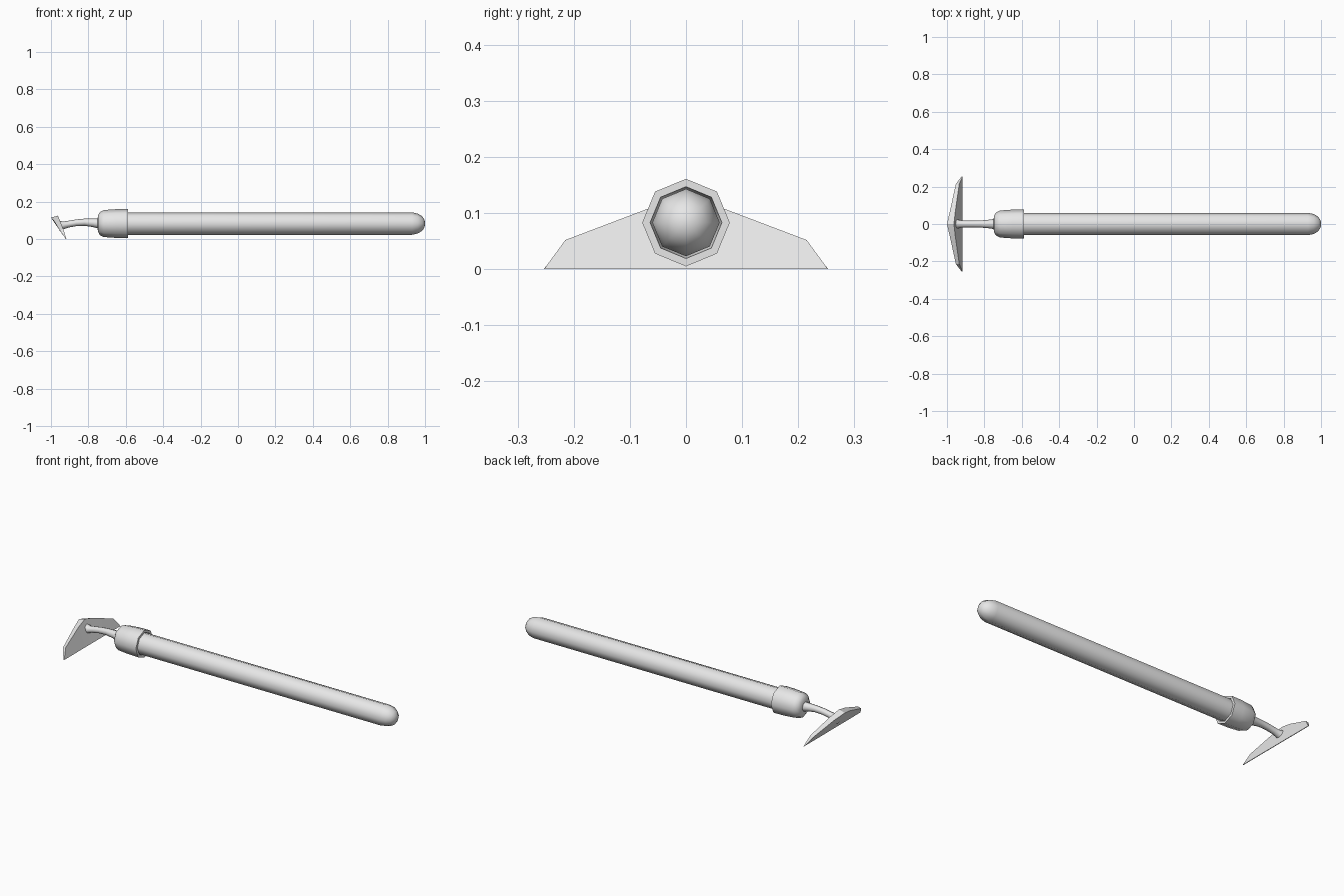
import bpy, bmesh, math

cube = bpy.data.objects.get("Cube")
if cube:
    bpy.data.objects.remove(cube, do_unlink=True)

grey = bpy.data.materials.new("light_grey")
grey.use_nodes = True
grey.diffuse_color = (0.8, 0.8, 0.8, 1)
grey.node_tree.nodes["Principled BSDF"].inputs["Base Color"].default_value = (0.8, 0.8, 0.8, 1)


def finish(name, bm, angle):
    bmesh.ops.recalc_face_normals(bm, faces=bm.faces)
    mesh = bpy.data.meshes.new(name)
    bm.to_mesh(mesh)
    bm.free()
    mesh.materials.append(grey)
    obj = bpy.data.objects.new(name, mesh)
    bpy.context.collection.objects.link(obj)
    bpy.ops.object.select_all(action="DESELECT")
    obj.select_set(True)
    bpy.context.view_layer.objects.active = obj
    bpy.ops.object.shade_smooth_by_angle(angle=math.radians(angle))
    return obj


def bridge(bm, rings):
    """Skin a row of closed rings and cap both ends."""
    n = len(rings[0])
    for a, b in zip(rings, rings[1:]):
        for i in range(n):
            j = (i + 1) % n
            bm.faces.new((a[i], a[j], b[j], b[i]))
    bm.faces.new(rings[0])
    bm.faces.new(rings[-1])


def tube(name, stations, angle=60, sides=8):
    """Octagonal tube along x; each station is (x, centre z, radius)."""
    bm = bmesh.new()
    rings = []
    for x, z, r in stations:
        rings.append([bm.verts.new((x, r * math.sin(math.tau * i / sides),
                                    z + r * math.cos(math.tau * i / sides)))
                      for i in range(sides)])
    bridge(bm, rings)
    return finish(name, bm, angle)


AXIS = 0.083

# Wooden shaft with rounded butt
tube("handle", [(x, AXIS, r) for x, r in
                [(-0.64, 0.06), (0.93, 0.06), (0.962, 0.053),
                 (0.986, 0.038), (0.997, 0.02), (1.0, 0.006)]])

# Socket collar: open rim, slight taper, rounded shoulder
tube("socket", [(x, AXIS, r) for x, r in
                [(-0.63, 0.059), (-0.589, 0.064), (-0.589, 0.078), (-0.65, 0.077),
                 (-0.718, 0.072), (-0.738, 0.062), (-0.748, 0.045), (-0.751, 0.026)]])

# Curved neck, flaring where it meets the blade
tube("neck", [(-0.742, AXIS, 0.028), (-0.775, 0.087, 0.023), (-0.82, 0.09, 0.019),
              (-0.865, 0.087, 0.018), (-0.905, 0.08, 0.018), (-0.935, 0.073, 0.021),
              (-0.955, 0.07, 0.029)])

# Wedge blade: each section is (y, back top x/z, front top x/z, bottom y)
half = [(0.0, -1.0, 0.115, -0.963, 0.125, 0.0),
        (0.07, -0.984, 0.097, -0.955, 0.107, 0.08),
        (0.215, -0.952, 0.046, -0.934, 0.052, 0.253)]
sections = [(-s[0], *s[1:5], -s[5]) for s in half[:0:-1]] + half
bm = bmesh.new()
rings = []
for y, bx, bz, fx, fz, by in sections:
    rings.append([bm.verts.new(p) for p in
                  ((bx, y, bz), (fx, y, fz), (-0.917, by, 0.0), (-0.922, by, 0.001))])
bridge(bm, rings)
finish("blade", bm, 25)
